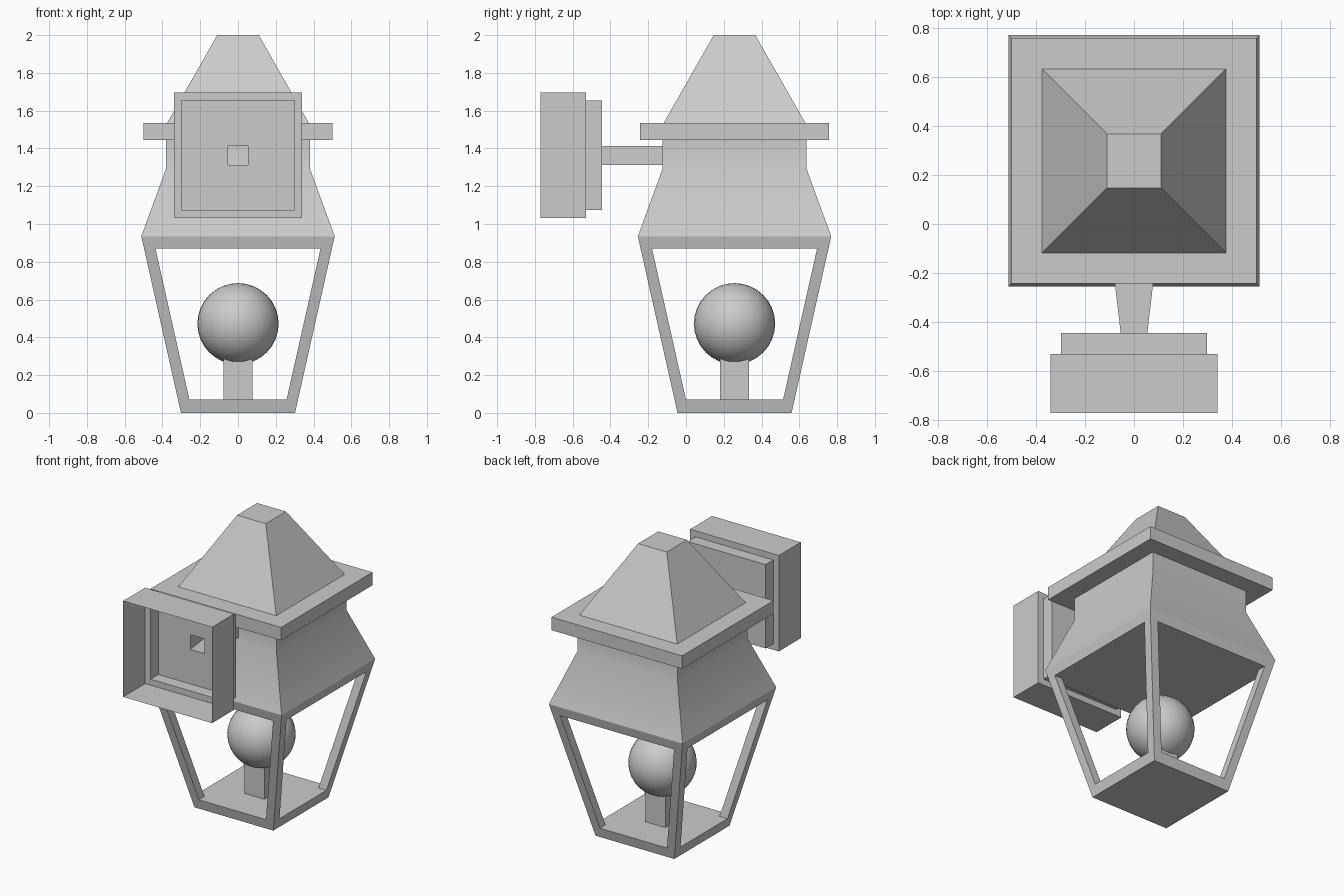
import bpy, bmesh
from mathutils import Vector

if "Cube" in bpy.data.objects:
    bpy.data.objects.remove(bpy.data.objects["Cube"])

CY = 0.257   # lantern centre in y
CZ = 1.363   # wall mount centre in z


def add_object(name, bm):
    me = bpy.data.meshes.new(name)
    bm.to_mesh(me)
    bm.free()
    ob = bpy.data.objects.new(name, me)
    bpy.context.collection.objects.link(ob)
    return ob


def loft(name, rings, axis='Z', caps=True):
    """Skin rectangular rings (position, half width x, half other) along an axis."""
    bm = bmesh.new()
    loops = []
    for pos, hx, ho in rings:
        if axis == 'Z':
            pts = [(sx * hx, CY + sy * ho, pos) for sx, sy in ((-1, -1), (1, -1), (1, 1), (-1, 1))]
        else:
            pts = [(sx * hx, pos, CZ + sz * ho) for sz, sx in ((-1, -1), (1, -1), (1, 1), (-1, 1))]
        loops.append([bm.verts.new(p) for p in pts])
    for a, b in zip(loops, loops[1:]):
        for i in range(4):
            j = (i + 1) % 4
            bm.faces.new((a[i], a[j], b[j], b[i]))
    if caps:
        bm.faces.new(loops[0][::-1])
        bm.faces.new(loops[-1])
    return add_object(name, bm)


def square(z, h):
    return (z, h, h)


def smooth(ob, angle=0.5236):
    bpy.ops.object.select_all(action='DESELECT')
    ob.select_set(True)
    bpy.context.view_layer.objects.active = ob
    bpy.ops.object.shade_smooth_by_angle(angle=angle)


# Lantern body: tapered cage below a flared shoulder
body = loft("lantern_body", [square(0, 0.302), square(0.935, 0.512),
                             square(1.29, 0.382), square(1.445, 0.382)])
smooth(body)

# Window openings cut through in both directions
for name, hx, hy in (("window_cutter_y", 1, 0), ("window_cutter_x", 0, 1)):
    cutter = loft(name, [(0.07, 0.257 if hx else 0.8, 0.257 if hy else 0.8),
                         (0.87, 0.437 if hx else 0.8, 0.437 if hy else 0.8)])
    cutter.hide_render = True
    cutter.hide_viewport = True
    cutter.display_type = 'WIRE'
    mod = body.modifiers.new(name, 'BOOLEAN')
    mod.operation = 'DIFFERENCE'
    mod.solver = 'EXACT'
    mod.object = cutter

# Eave plate and truncated pyramid roof
loft("eave_plate", [square(1.445, 0.5), square(1.535, 0.5)])
loft("roof", [square(1.535, 0.375), square(2.0, 0.11)])

# Bulb on its square socket
loft("bulb_socket", [square(0.07, 0.076), square(0.29, 0.076)])
bm = bmesh.new()
bmesh.ops.create_uvsphere(bm, u_segments=32, v_segments=16, radius=0.215)
bmesh.ops.translate(bm, verts=bm.verts, vec=Vector((0, CY, 0.472)))
smooth(add_object("bulb", bm))

# Hollow stepped wall mount, open at the front, flowing into the flared arm
loft("wall_mount", [(-0.77, 0.34, 0.332), (-0.53, 0.34, 0.332),
                    (-0.53, 0.298, 0.29), (-0.445, 0.298, 0.29),
                    (-0.445, 0.054, 0.051), (-0.125, 0.092, 0.051)],
     axis='Y', caps=False)
